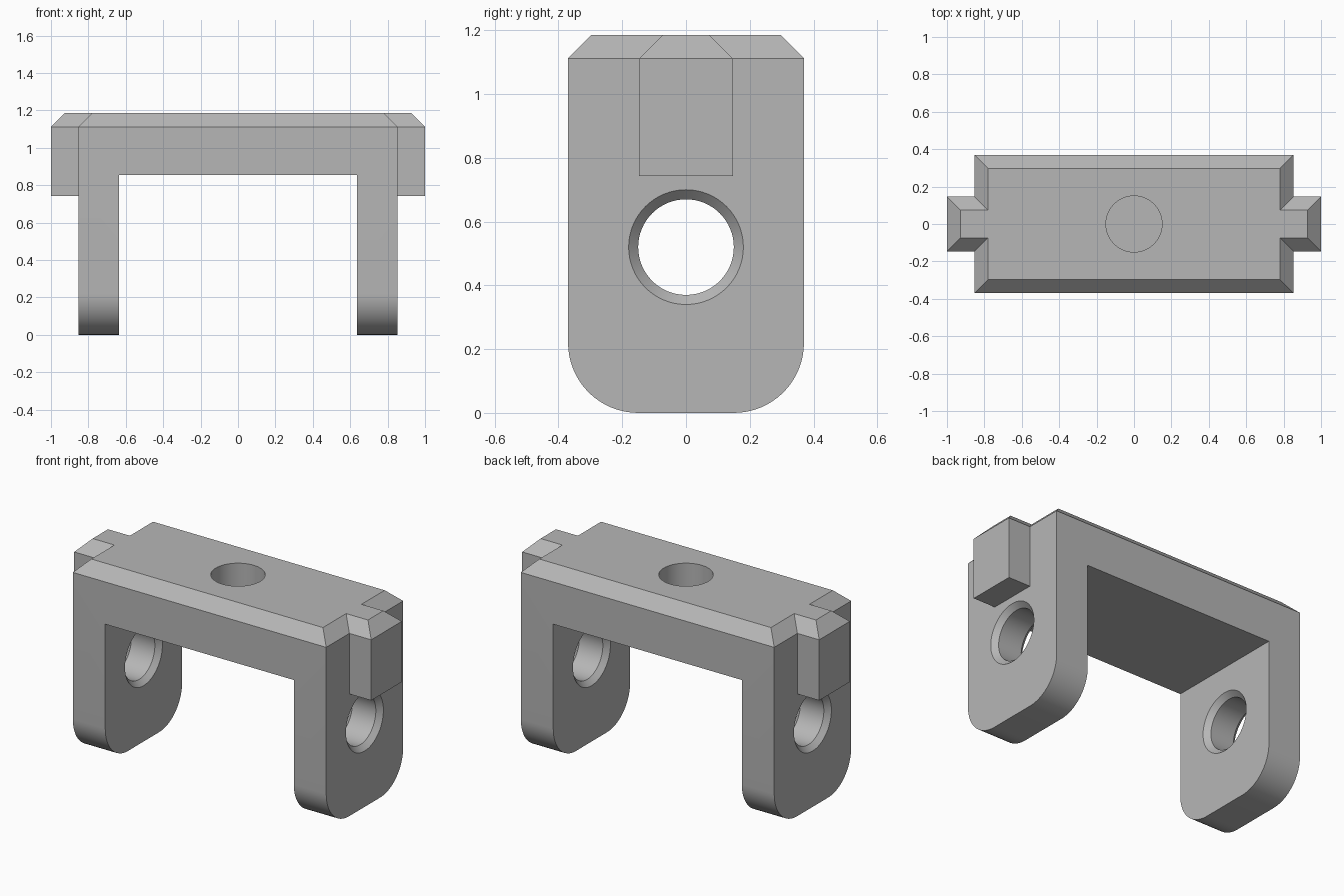
import bpy, bmesh, math
from mathutils import Matrix

cube = bpy.data.objects.get("Cube")
if cube:
    bpy.data.objects.remove(cube, do_unlink=True)

# Single matte grey
GREY = (0.47, 0.47, 0.47, 1)
grey = bpy.data.materials.new("plain grey")
grey.use_nodes = True
grey.diffuse_color = GREY
grey.node_tree.nodes["Principled BSDF"].inputs["Base Color"].default_value = GREY

HALF_X, HALF_Y, TOP, CHAMFER = 0.853, 0.37, 1.185, 0.073
INNER_X, ROOF = 0.635, 0.855


def finish(bm, name):
    bmesh.ops.recalc_face_normals(bm, faces=bm.faces)
    mesh = bpy.data.meshes.new(name)
    bm.to_mesh(mesh)
    bm.free()
    mesh.materials.append(grey)
    obj = bpy.data.objects.new(name, mesh)
    bpy.context.collection.objects.link(obj)
    return obj


def block(name, lo, hi, chamfer=0, foot_radius=0):
    """Box with optional chamfered top rim and rounded lower long edges."""
    bm = bmesh.new()
    bmesh.ops.create_cube(bm, size=1)
    for v in bm.verts:
        v.co = [lo[i] if v.co[i] < 0 else hi[i] for i in range(3)]
    if chamfer:
        rim = [e for e in bm.edges if all(v.co.z > hi[2] - 1e-4 for v in e.verts)]
        bmesh.ops.bevel(bm, geom=rim, offset=chamfer, segments=1, affect='EDGES')
    if foot_radius:
        feet = [e for e in bm.edges if all(v.co.z < lo[2] + 1e-4 for v in e.verts)
                and abs(e.verts[0].co.y - e.verts[1].co.y) < 1e-4]
        bmesh.ops.bevel(bm, geom=feet, offset=foot_radius, segments=16,
                        profile=0.5, affect='EDGES')
    return finish(bm, name)


def lathe(name, profile, matrix, sides=64):
    """Closed round solid from (radius, height) pairs."""
    bm = bmesh.new()
    rings = [[bm.verts.new((r * math.cos(2 * math.pi * i / sides),
                            r * math.sin(2 * math.pi * i / sides), h))
              for i in range(sides)] for r, h in profile]
    for a, b in zip(rings, rings[1:]):
        for i in range(sides):
            j = (i + 1) % sides
            bm.faces.new((a[i], a[j], b[j], b[i]))
    bm.faces.new(rings[0])
    bm.faces.new(rings[-1])
    bmesh.ops.transform(bm, matrix=matrix, verts=bm.verts)
    return finish(bm, name)


def combine(target, tool, operation):
    bpy.context.view_layer.objects.active = target
    mod = target.modifiers.new(operation.lower(), 'BOOLEAN')
    mod.operation, mod.solver, mod.object = operation, 'EXACT', tool
    bpy.ops.object.modifier_apply(modifier=mod.name)
    bpy.data.objects.remove(tool, do_unlink=True)


# Main bridge and legs
bracket = block("bracket", (-HALF_X, -HALF_Y, 0), (HALF_X, HALF_Y, TOP), CHAMFER, 0.22)
combine(bracket, block("leg_gap", (-INNER_X, -1, -1), (INNER_X, 1, ROOF)), 'DIFFERENCE')

# End lugs, with mitred chamfers running into the bridge
for side in (-1, 1):
    x0, x1 = sorted((side * 0.7, side))
    lug = block("lug", (x0, -0.147, 0.743), (x1, 0.147, TOP), CHAMFER)
    combine(bracket, lug, 'UNION')

# Pivot holes, countersunk on both faces of each leg
R, C, E = 0.15, 0.03, 0.01
half = (HALF_X - INNER_X) / 2
bore = [(R + C + E, -half - E), (R, -half + C), (R, half - C), (R + C + E, half + E)]
for side in (-1, 1):
    place = (Matrix.Translation((side * (INNER_X + half), 0, 0.52))
             @ Matrix.Rotation(math.pi / 2, 4, 'Y'))
    combine(bracket, lathe("pivot_bore", bore, place), 'DIFFERENCE')

# Blind hole in the top
socket = lathe("top_bore", [(0.15, 0.95), (0.15, 1.3)], Matrix())
combine(bracket, socket, 'DIFFERENCE')

# Smooth round surfaces, keep edges crisp
bpy.ops.object.select_all(action='DESELECT')
bracket.select_set(True)
bpy.context.view_layer.objects.active = bracket
bpy.ops.object.shade_smooth_by_angle(angle=math.radians(25))
